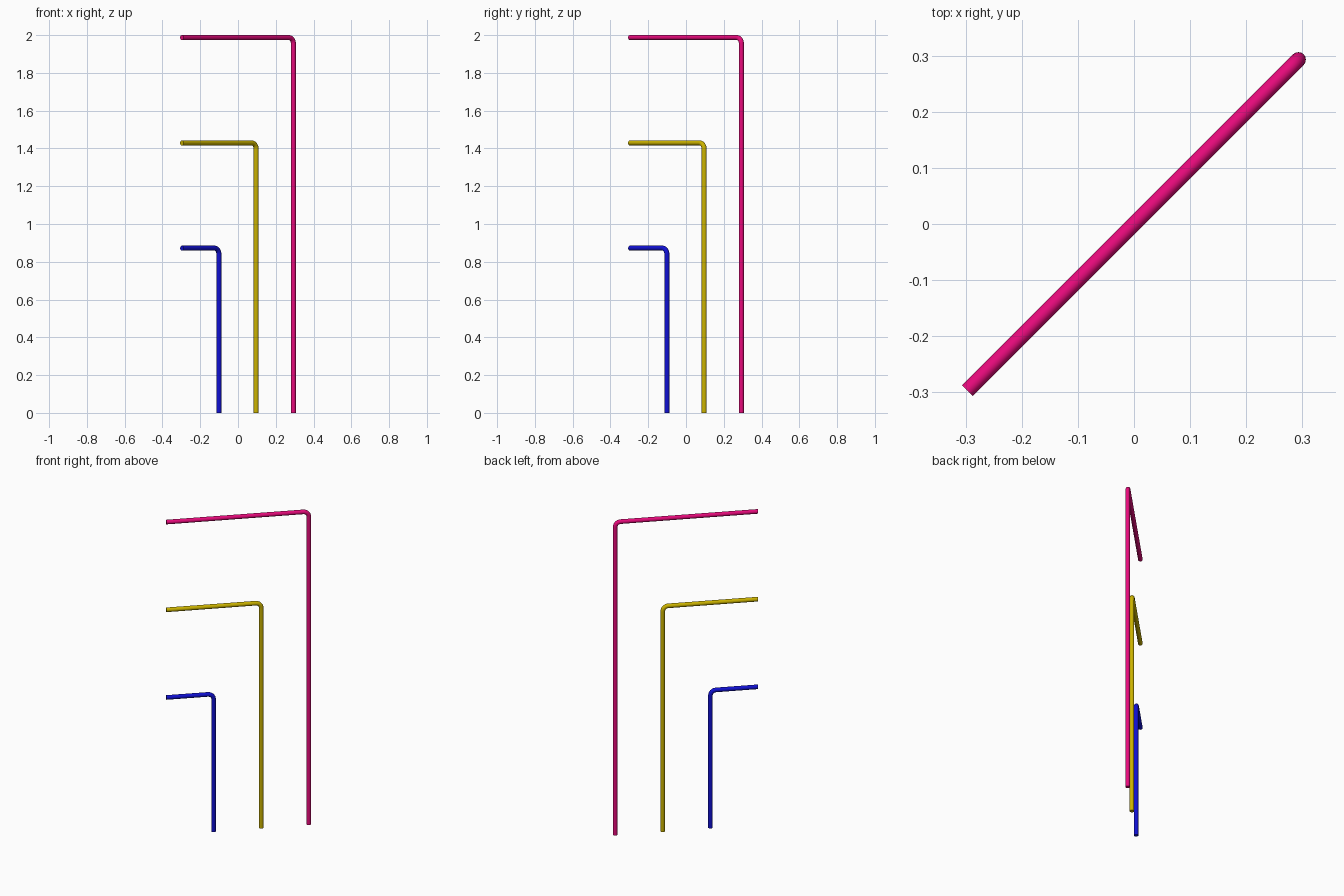
import bpy
from math import sin, cos, pi

if "Cube" in bpy.data.objects:
    bpy.data.objects.remove(bpy.data.objects["Cube"])

R = 0.0133      # pipe radius
BEND = 0.032    # centreline bend radius
START = -0.297  # shared free end, on the diagonal x = y
S = 2 ** 0.5


def bent_pipe(name, corner, height, color):
    """Round pipe running up from the floor, then along the diagonal to START."""
    d = corner * S                      # distance along the diagonal
    path = [(d, 0.0)]
    for i in range(9):                  # quarter-circle elbow
        a = i / 8 * pi / 2
        path.append((d - BEND + BEND * cos(a), height - BEND + BEND * sin(a)))
    path.append((START * S, height))

    curve = bpy.data.curves.new(name + "_path", 'CURVE')
    curve.dimensions = '3D'
    curve.bevel_depth = R
    curve.bevel_resolution = 6
    curve.use_fill_caps = True
    spline = curve.splines.new('POLY')
    spline.points.add(len(path) - 1)
    for p, (u, z) in zip(spline.points, path):
        p.co = (u / S, u / S, z, 1)

    # convert to a mesh object
    temp = bpy.data.objects.new(name + "_path", curve)
    bpy.context.collection.objects.link(temp)
    bpy.context.view_layer.update()
    mesh = bpy.data.meshes.new_from_object(
        temp.evaluated_get(bpy.context.evaluated_depsgraph_get()))
    bpy.data.objects.remove(temp)
    obj = bpy.data.objects.new(name, mesh)
    bpy.context.collection.objects.link(obj)

    mat = bpy.data.materials.new(name + "_paint")
    mat.diffuse_color = color
    mat.use_nodes = True
    mat.node_tree.nodes["Principled BSDF"].inputs["Base Color"].default_value = mat.diffuse_color
    mesh.materials.clear()
    mesh.materials.append(mat)

    bpy.ops.object.select_all(action='DESELECT')
    obj.select_set(True)
    bpy.context.view_layer.objects.active = obj
    bpy.ops.object.shade_smooth_by_angle(angle=pi / 4)


# three nested pipes, short to tall
bent_pipe("short_pipe", -0.101, 0.872, (0.005, 0.005, 0.65, 1))
bent_pipe("middle_pipe", 0.096, 1.429, (0.6, 0.45, 0.0, 1))
bent_pipe("tall_pipe", 0.293, 2 - R, (0.8, 0.003, 0.2, 1))
